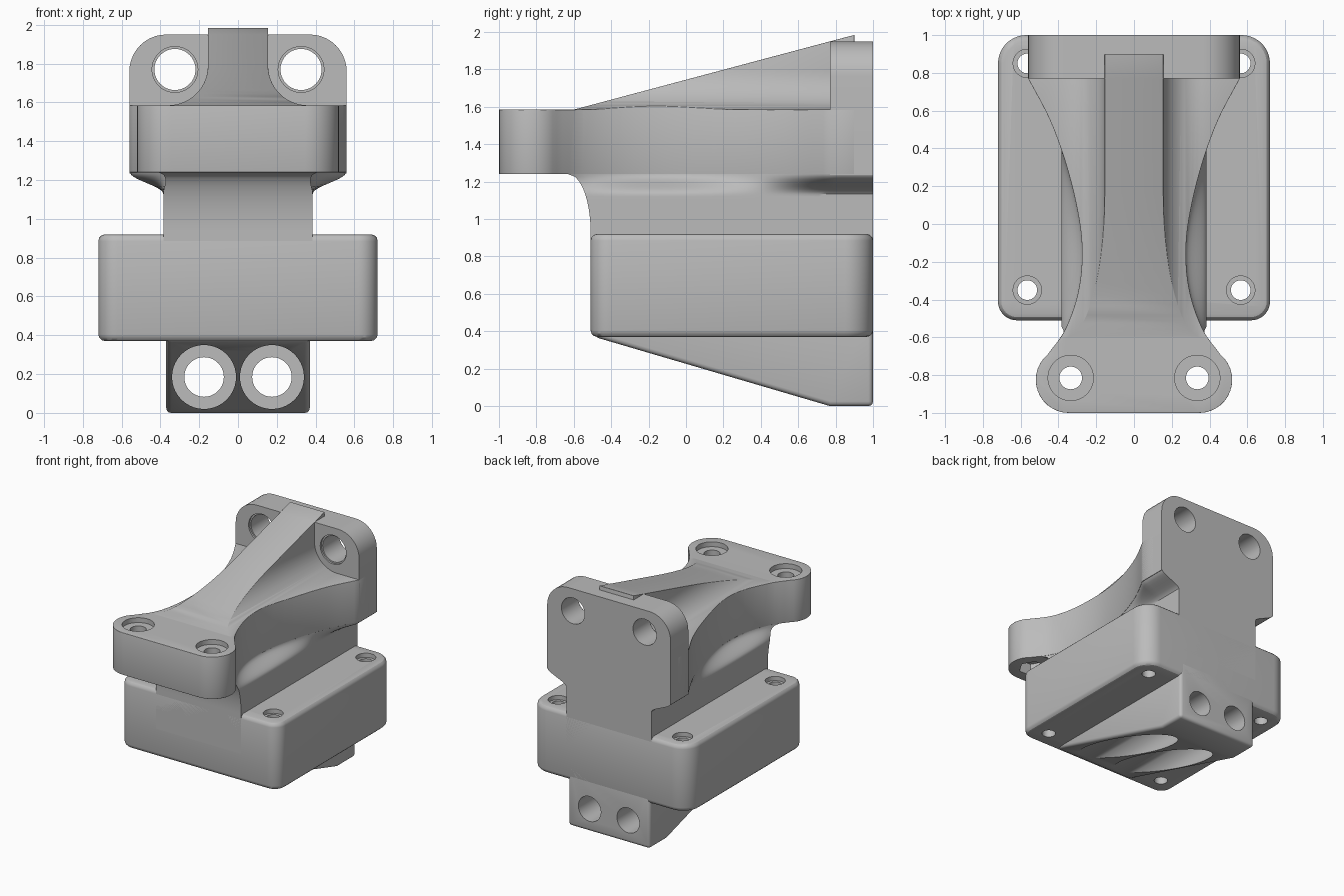
import bpy, bmesh, math
from mathutils import Vector

if "Cube" in bpy.data.objects:
    bpy.data.objects.remove(bpy.data.objects["Cube"])

grey = bpy.data.materials.new("machined grey")
grey.use_nodes = True
grey.diffuse_color = (0.5, 0.5, 0.5, 1)
grey.node_tree.nodes["Principled BSDF"].inputs["Base Color"].default_value = (0.5, 0.5, 0.5, 1)


def make(name, bm):
    bmesh.ops.recalc_face_normals(bm, faces=bm.faces)
    me = bpy.data.meshes.new(name)
    bm.to_mesh(me)
    bm.free()
    ob = bpy.data.objects.new(name, me)
    me.materials.append(grey)
    bpy.context.collection.objects.link(ob)
    return ob


def loft(name, rings):
    """Skin a list of equal-length point rings and cap both ends."""
    bm = bmesh.new()
    rows = [[bm.verts.new(p) for p in ring] for ring in rings]
    n = len(rows[0])
    for a, b in zip(rows, rows[1:]):
        for i in range(n):
            j = (i + 1) % n
            bm.faces.new((a[i], a[j], b[j], b[i]))
    bm.faces.new(rows[0])
    bm.faces.new(rows[-1])
    return make(name, bm)


def prism(name, pts, axis, lo, hi):
    place = {"X": lambda u, v, t: (t, u, v),
             "Y": lambda u, v, t: (u, t, v),
             "Z": lambda u, v, t: (u, v, t)}[axis]
    return loft(name, [[place(u, v, t) for u, v in pts] for t in (lo, hi)])


def arc(cx, cy, r, a0, a1, n=10):
    angles = [math.radians(a0 + (a1 - a0) * i / n) for i in range(n + 1)]
    return [(cx + r * math.cos(a), cy + r * math.sin(a)) for a in angles]


def mirrored(half):
    """Close a right-hand outline by mirroring it across x = 0."""
    return half + [(-x, y) for x, y in reversed(half)]


def disc(cx, cy, r, n=40):
    return arc(cx, cy, r, 0, 360 - 360 / n, n - 1)


def apply(ob, mod):
    bpy.context.view_layer.objects.active = ob
    bpy.ops.object.modifier_apply(modifier=mod.name)


def boolean(ob, cutter, op="DIFFERENCE"):
    mod = ob.modifiers.new("cut", "BOOLEAN")
    mod.operation, mod.object, mod.solver = op, cutter, "EXACT"
    apply(ob, mod)


def drill(obs, u, v, r, axis, lo, hi, n=40):
    """Cut a round or n-sided hole in each object, on both sides of x = 0."""
    for s in (-1, 1):
        cutter = prism("hole_cutter", disc(s * u, v, r, n), axis, lo, hi)
        for ob in obs:
            boolean(ob, cutter)
        bpy.data.objects.remove(cutter)


def soften(ob, width):
    mod = ob.modifiers.new("round", "BEVEL")
    mod.width, mod.segments = width, 3
    mod.limit_method, mod.angle_limit = "ANGLE", math.radians(40)
    apply(ob, mod)


# Half width of the waisted arm along its length
waist = [(-0.69, 0.457), (-0.57, 0.37), (-0.38, 0.30), (-0.18, 0.275), (0.02, 0.29),
         (0.3, 0.355), (0.55, 0.445), (0.77, 0.56)]


def half_width(y):
    if y >= 0.77:
        return 0.56
    k = next(i for i in range(len(waist) - 1) if y <= waist[i + 1][0])

    def slope(i):
        (y0, w0), (y1, w1) = waist[max(i - 1, 0)], waist[min(i + 1, len(waist) - 1)]
        return (w1 - w0) / (y1 - y0)
    (ya, wa), (yb, wb) = waist[k], waist[k + 1]
    h, t = yb - ya, (y - ya) / (yb - ya)
    return ((2*t**3 - 3*t**2 + 1) * wa + (t**3 - 2*t**2 + t) * h * slope(k)
            + (3*t**2 - 2*t**3) * wb + (t**3 - t**2) * h * slope(k + 1))


# Wide base block
base = prism("base_block", mirrored(arc(0.62, -0.41, 0.1, -90, 0) + arc(0.57, 0.85, 0.15, 0, 90)),
             "Z", 0.37, 0.92)
soften(base, 0.035)
for y in (-0.35, 0.85):
    drill([base], 0.565, y, 0.052, "Z", 0.2, 1.1)
    drill([base], 0.565, y, 0.075, "Z", 0.885, 1.1)

# Wedge foot under the base
foot = prism("wedge_foot", [(-0.49, 0.5), (-0.49, 0.37), (0.77, 0), (1, 0), (1, 0.5)], "X", -0.37, 0.37)
soften(foot, 0.025)
drill([foot], 0.175, 0.185, 0.165, "Y", -0.7, 0.77)
drill([foot], 0.175, 0.185, 0.102, "Y", 0.5, 1.2)

# Neck blending from a straight column into the waisted arm
rings = []
steps = 48
for i in range(27):
    z = 0.6 if i == 0 else 0.92 + 0.32 * (i - 1) / 24
    if i == 26:
        z = 1.28
    s = min(max((z - 0.93) / 0.31, 0), 1)
    front = -0.51 - 0.12 * (1 - math.sqrt(1 - s * s))
    t = min(max((z - 1.13) / 0.11, 0), 1)
    t = t * t * (3 - 2 * t)
    half = []
    for k in range(steps + 1):
        y = front + (1 - front) * k / steps
        half.append((0.385 + (half_width(y) - 0.002 - 0.385) * t, y))
    rings.append([(x, y, z) for x, y in mirrored(half)])
neck = loft("neck", rings)

# Waisted arm with rounded front lug and filleted sloping rib on top
side = [(half_width(-0.66 + 1.43 * k / 40), -0.66 + 1.43 * k / 40) for k in range(41)]
arm = prism("waisted_arm", mirrored(arc(0.345, -0.825, 0.175, -90, 50, 14) + side + [(0.56, 0.9)]),
            "Z", 1.24, 2.1)
section = prism("rib_section", mirrored([(0.7, 1.1), (0.7, 1.585)] + arc(0.36, 1.79, 0.205, 270, 180, 14)
                                        + [(0.155, 2.2)]), "Y", -1.2, 1.2)
slope = prism("slope_section", [(-1.2, 1.1), (1.2, 1.1), (1.2, 2.063), (0.77, 1.95), (-0.6, 1.585),
                                (-1.2, 1.585)], "X", -1, 1)
for cutter in (section, slope):
    boolean(arm, cutter, "INTERSECT")
    bpy.data.objects.remove(cutter)
soften(arm, 0.022)

# Upright mounting plate at the back
plate = prism("back_plate", mirrored([(0.56, 1.235)] + arc(0.37, 1.76, 0.19, 0, 90)), "Y", 0.77, 1)
drill([plate, arm], 0.325, 1.77, 0.106, "Y", 0.6, 1.2)
drill([plate], 0.325, 1.77, 0.118, "Y", 0.6, 0.785)

# Screw holes in the front lug, with hexagonal pockets beneath
drill([arm], 0.335, -0.815, 0.06, "Z", 1.1, 1.8)
drill([arm], 0.335, -0.815, 0.12, "Z", 1.545, 1.8)
drill([arm], 0.335, -0.815, 0.11, "Z", 1.1, 1.34, 6)

# Smooth shading with crisp edges
for ob in (base, foot, neck, arm, plate):
    bpy.ops.object.select_all(action="DESELECT")
    ob.select_set(True)
    bpy.context.view_layer.objects.active = ob
    bpy.ops.object.shade_smooth_by_angle(angle=math.radians(30))
